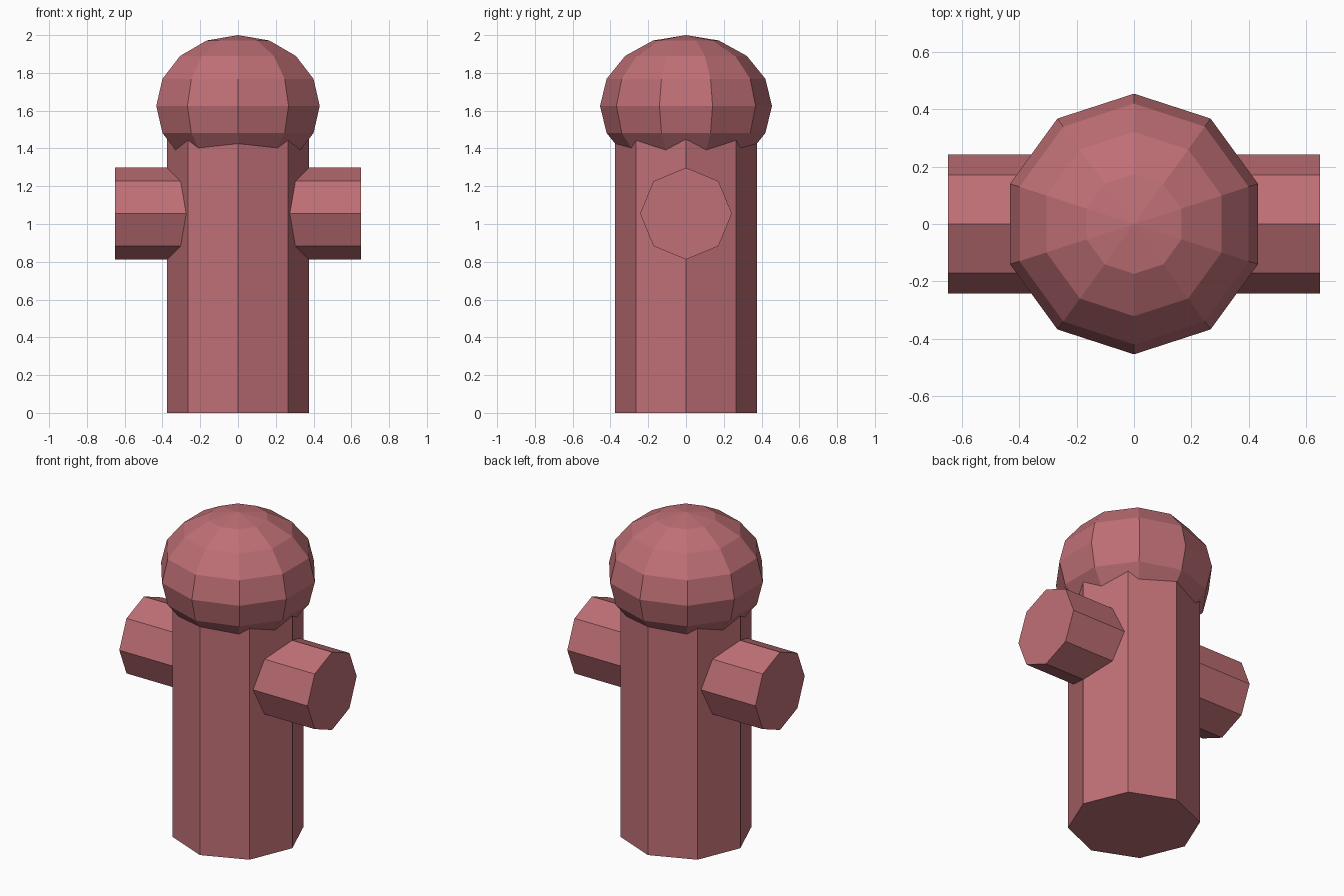
import bpy
from math import pi

if "Cube" in bpy.data.objects:
    bpy.data.objects.remove(bpy.data.objects["Cube"])

red = bpy.data.materials.new("faded_red")
red.diffuse_color = (0.52, 0.16, 0.18, 1)
red.use_nodes = True
red.node_tree.nodes["Principled BSDF"].inputs["Base Color"].default_value = red.diffuse_color


def finish(name):
    obj = bpy.context.object
    obj.name = name
    obj.data.materials.append(red)
    return obj


def octagon_prism(name, radius, length, location, axis_x=False):
    # The vertex start angle puts corners on the main axes
    bpy.ops.mesh.primitive_cylinder_add(
        vertices=8, radius=radius, depth=length, location=location,
        rotation=(0, pi / 2 if axis_x else 0, 0))
    return finish(name)


# Upright barrel, its top hidden inside the dome
octagon_prism("barrel", 0.375, 1.5, (0, 0, 0.75))

# Side outlets: one pipe running through the barrel
octagon_prism("side_outlets", 0.243, 1.30, (0, 0, 1.055), axis_x=True)

# Faceted, slightly flattened dome cap
bpy.ops.mesh.primitive_uv_sphere_add(
    segments=10, ring_count=8, radius=1, location=(0, 0, 1.625))
dome = finish("dome_cap")
dome.scale = (0.455, 0.455, 0.375)
